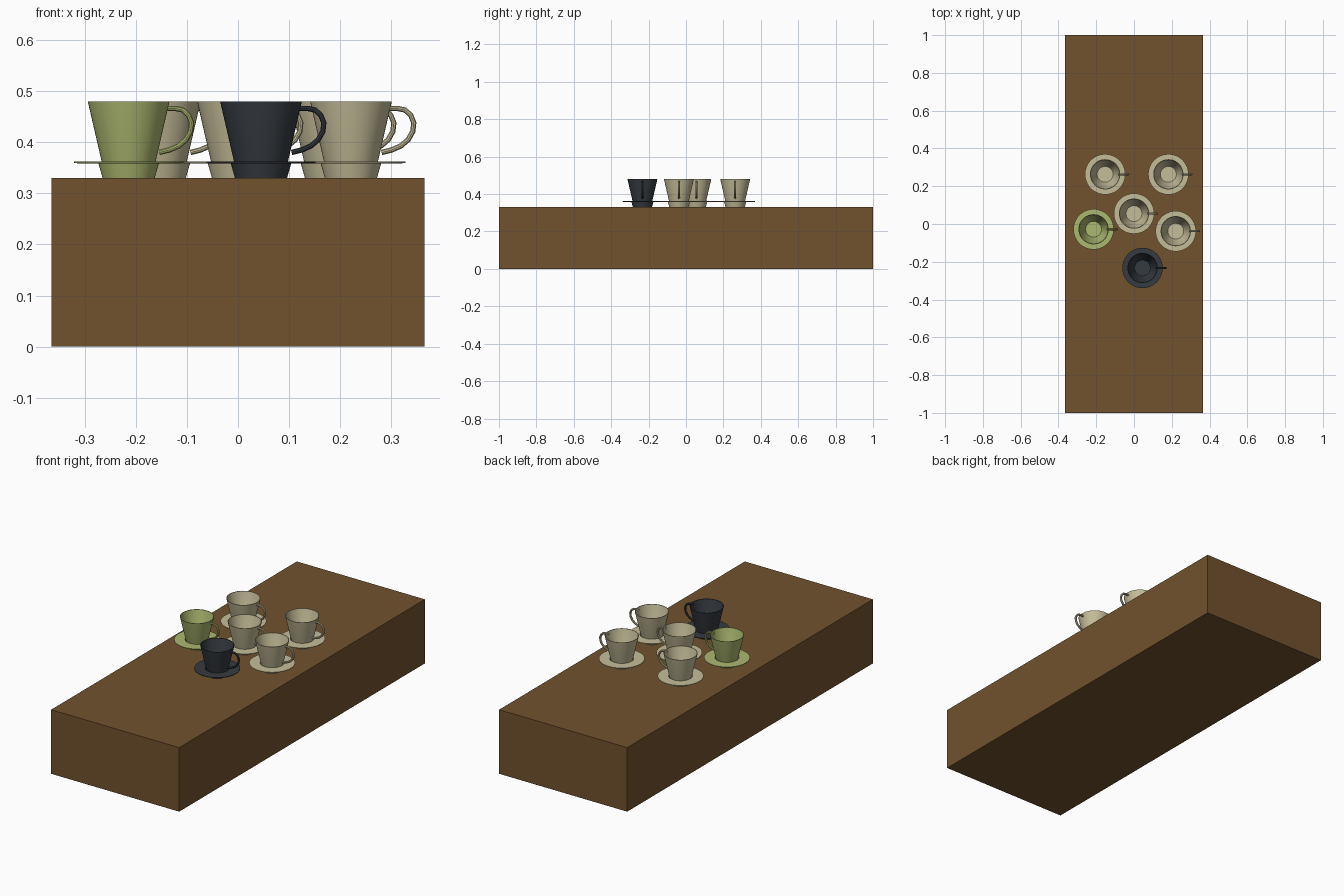
import bpy, bmesh, math
from mathutils import Vector

if "Cube" in bpy.data.objects:
    bpy.data.objects.remove(bpy.data.objects["Cube"])

def material(name, rgb):
    m = bpy.data.materials.new(name)
    m.diffuse_color = (*rgb, 1)
    m.use_nodes = True
    m.node_tree.nodes["Principled BSDF"].inputs["Base Color"].default_value = m.diffuse_color
    return m

wood = material("brown wood", (0.165, 0.085, 0.027))
cream = material("cream glaze", (0.56, 0.51, 0.32))
green = material("green glaze", (0.41, 0.48, 0.16))
dark = material("charcoal glaze", (0.036, 0.043, 0.052))

TOP = 0.33   # table height

def finish(bm, name, mat, loc, smooth=True):
    bmesh.ops.remove_doubles(bm, verts=bm.verts, dist=1e-6)
    bmesh.ops.recalc_face_normals(bm, faces=bm.faces)
    me = bpy.data.meshes.new(name)
    bm.to_mesh(me)
    bm.free()
    me.materials.append(mat)
    ob = bpy.data.objects.new(name, me)
    ob.location = loc
    bpy.context.collection.objects.link(ob)
    if smooth:
        bpy.ops.object.select_all(action='DESELECT')
        ob.select_set(True)
        bpy.context.view_layer.objects.active = ob
        bpy.ops.object.shade_smooth_by_angle(angle=math.radians(35))
    return ob

def lathe(name, profile, mat, loc, n=48):
    """Spin a closed (radius, height) profile about z."""
    bm = bmesh.new()
    vs = [bm.verts.new((r, 0, z)) for r, z in profile]
    edges = [bm.edges.new(p) for p in zip(vs, vs[1:])]
    bmesh.ops.spin(bm, geom=vs + edges, cent=(0, 0, 0), axis=(0, 0, 1),
                   angle=2 * math.pi, steps=n, use_merge=True)
    return finish(bm, name, mat, loc)

def handle(name, mat, loc, r=0.0055, n=10):
    """Tube swept along a curved path in the xz plane."""
    ctrl = [(0.072, 0.137), (0.118, 0.138), (0.145, 0.08), (0.095, 0.053), (0.060, 0.050)]
    p = [Vector((x, 0, z)) for x, z in [(0.072, 0.136), (0.092, 0.136), (0.106, 0.133),
         (0.117, 0.123), (0.123, 0.108), (0.121, 0.091), (0.112, 0.075),
         (0.098, 0.063), (0.080, 0.055), (0.060, 0.050)]]
    bm = bmesh.new()
    rings = []
    for i, c in enumerate(p):
        t = (p[min(i + 1, len(p) - 1)] - p[max(i - 1, 0)]).normalized()
        side = Vector((0, 1, 0))
        up = t.cross(side)
        rings.append([bm.verts.new(c + r * (math.cos(a) * side + math.sin(a) * up))
                      for a in (2 * math.pi * k / n for k in range(n))])
    for a, b in zip(rings, rings[1:]):
        for k in range(n):
            j = (k + 1) % n
            bm.faces.new((a[k], a[j], b[j], b[k]))
    bm.faces.new(rings[0])
    bm.faces.new(rings[-1])
    return finish(bm, name, mat, loc)

# Table block
bm = bmesh.new()
bmesh.ops.create_cube(bm, size=1)
bmesh.ops.scale(bm, vec=(0.73, 2, TOP), verts=bm.verts)
finish(bm, "table_block", wood, (0, 0, TOP / 2), smooth=False)

# Cup and saucer profiles, heights above the table
saucer = [(0, 0), (0.051, 0), (0.059, 0.028), (0.107, 0.029), (0.107, 0.032),
          (0.056, 0.032), (0.049, 0.010), (0, 0.010)]
cup = [(0, 0.012), (0.046, 0.012), (0.053, 0.033), (0.080, 0.150),
       (0.077, 0.150), (0.050, 0.035), (0.042, 0.018), (0, 0.018)]

# Six cups on saucers, every handle to +x
sets = [(-0.153, 0.263, cream), (0.182, 0.263, cream), (0.0, 0.055, cream),
        (-0.214, -0.028, green), (0.221, -0.038, cream), (0.045, -0.233, dark)]
for i, (x, y, mat) in enumerate(sets, 1):
    loc = (x, y, TOP)
    lathe(f"saucer_{i}", saucer, mat, loc)
    lathe(f"cup_{i}", cup, mat, loc)
    handle(f"cup_handle_{i}", mat, loc)
